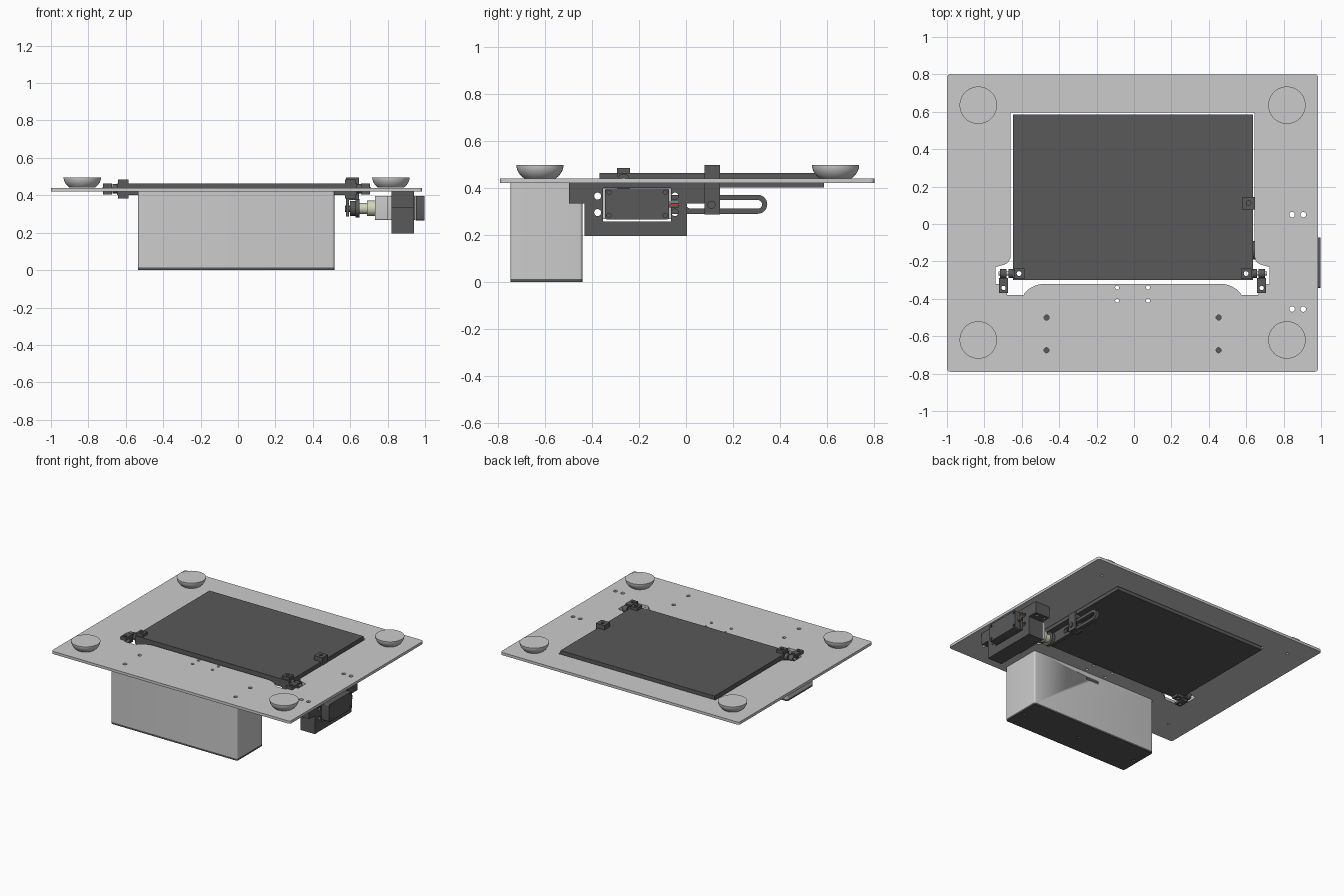
import bpy, bmesh, math
from mathutils import Matrix

if "Cube" in bpy.data.objects:
    bpy.data.objects.remove(bpy.data.objects["Cube"])

dark = bpy.data.materials.new("dark_grey")
dark.diffuse_color = (0.1, 0.1, 0.1, 1)
dark.use_nodes = True
dark.node_tree.nodes["Principled BSDF"].inputs["Base Color"].default_value = dark.diffuse_color
red = bpy.data.materials.new("wire_red")
red.diffuse_color = (0.5, 0.05, 0.03, 1)
red.use_nodes = True
red.node_tree.nodes["Principled BSDF"].inputs["Base Color"].default_value = red.diffuse_color
cream = bpy.data.materials.new("horn_cream")
cream.diffuse_color = (0.65, 0.68, 0.5, 1)
cream.use_nodes = True
cream.node_tree.nodes["Principled BSDF"].inputs["Base Color"].default_value = cream.diffuse_color

# local (u, v, w) -> world; w is the extrusion direction
FRAMES = {
    'Z': Matrix.Identity(4),
    'X': Matrix(((0, 0, 1, 0), (1, 0, 0, 0), (0, 1, 0, 0), (0, 0, 0, 1))),
}
CX = -0.0075  # mirror plane of the plate


def arc(cx, cy, r, a0, a1, n=8):
    return [(cx + r * math.cos(math.radians(a0 + (a1 - a0) * i / n)),
             cy + r * math.sin(math.radians(a0 + (a1 - a0) * i / n))) for i in range(n + 1)]


def circle(cx, cy, r, n=24):
    return arc(cx, cy, r, 0, 360, n)[:-1]


def rect(x0, x1, y0, y1, r=0.0, n=5):
    if r == 0:
        return [(x0, y0), (x1, y0), (x1, y1), (x0, y1)]
    return (arc(x1 - r, y1 - r, r, 0, 90, n) + arc(x0 + r, y1 - r, r, 90, 180, n)
            + arc(x0 + r, y0 + r, r, 180, 270, n) + arc(x1 - r, y0 + r, r, 270, 360, n))


def finish(name, mesh, mat):
    ob = bpy.data.objects.new(name, mesh)
    bpy.context.collection.objects.link(ob)
    if mat:
        mesh.materials.clear()
        mesh.materials.append(mat)
    return ob


def slab(name, outline, holes, lo, hi, axis='Z', mat=None):
    """Filled outline with holes, extruded from lo to hi along the axis."""
    cu = bpy.data.curves.new(name + "_profile", 'CURVE')
    cu.dimensions, cu.fill_mode = '2D', 'BOTH'
    cu.extrude = (hi - lo) / 2
    for loop in [outline] + holes:
        sp = cu.splines.new('POLY')
        sp.points.add(len(loop) - 1)
        for p, (u, v) in zip(sp.points, loop):
            p.co = (u, v, 0, 1)
        sp.use_cyclic_u = True
    tmp = bpy.data.objects.new(name + "_tmp", cu)
    bpy.context.collection.objects.link(tmp)
    dg = bpy.context.evaluated_depsgraph_get()
    me = bpy.data.meshes.new_from_object(tmp.evaluated_get(dg))
    bpy.data.objects.remove(tmp)
    me.transform(FRAMES[axis] @ Matrix.Translation((0, 0, (lo + hi) / 2)))
    bm = bmesh.new()
    bm.from_mesh(me)
    bmesh.ops.remove_doubles(bm, verts=bm.verts, dist=1e-5)
    bmesh.ops.recalc_face_normals(bm, faces=bm.faces)
    bm.to_mesh(me)
    bm.free()
    me.name = name
    return finish(name, me, mat)


def box(name, x0, x1, y0, y1, z0, z1, mat=None):
    return slab(name, rect(x0, x1, y0, y1), [], z0, z1, 'Z', mat)


def rod_x(name, y, z, r, x0, x1, mat=None):
    return slab(name, circle(y, z, r), [], x0, x1, 'X', mat)


# base plate with shaped window and screw holes
right = ([(0.652, 0.595), (0.652, -0.17)] + arc(0.702, -0.17, 0.05, 180, 260, 6)
         + [(0.732, -0.23), (0.732, -0.32), (0.672, -0.32), (0.672, -0.38), (0.582, -0.38)]
         + arc(0.47, -0.46, 0.14, 38, 90, 8))
window = [(CX + x, y) for x, y in right] + [(CX - x, y) for x, y in reversed(right)]
feet = [(CX + s * 0.825, y) for s in (-1, 1) for y in (-0.62, 0.635)]
holes = [window]
holes += [circle(x, y, 0.011, 12) for x in (-0.09, 0.075) for y in (-0.34, -0.41)]
holes += [circle(CX + s * 0.46, y, 0.014, 12) for s in (-1, 1) for y in (-0.5, -0.675)]
holes += [circle(x, y, 0.015, 12) for x in (0.845, 0.905) for y in (0.05, -0.455)]
holes += [circle(x, y, 0.01, 12) for x, y in feet]
holes += [circle(CX + s * 0.69, -0.342, 0.012, 12) for s in (-1, 1)]
slab("base_plate", rect(-1, 0.985, -0.79, 0.8, 0.018), holes, 0.42, 0.44)

# four bowl-shaped feet, flat on the wide end
for fx, fy in feet:
    bm = bmesh.new()
    rings = []
    for i in range(9):
        t = math.asin(0.74) * i / 8
        rings.append([bm.verts.new((x, y, 0.496 - 0.075 * math.sin(t)))
                      for x, y in circle(fx, fy, 0.1 * math.cos(t), 40)])
    for a, b in zip(rings, rings[1:]):
        for j in range(40):
            k = (j + 1) % 40
            bm.faces.new((a[j], b[j], b[k], a[k]))
    bm.faces.new(rings[0])
    bm.faces.new(rings[-1])
    bmesh.ops.recalc_face_normals(bm, faces=bm.faces)
    me = bpy.data.meshes.new("rubber_foot")
    bm.to_mesh(me)
    bm.free()
    finish("rubber_foot", me, None)

# tilting panel
slab("tilt_panel", rect(-0.647, 0.635, -0.3, 0.585),
     [circle(CX + s * 0.607, -0.265, 0.013, 16) for s in (-1, 1)], 0.402, 0.462, 'Z', dark)

# hollow electronics box with cable slot, and its lid
case = slab("electronics_box", rect(-0.535, 0.515, -0.745, -0.44, 0.012),
            [rect(-0.515, 0.495, -0.725, -0.46)], 0.014, 0.42)
cutter = box("slot_cutter", -0.055, 0.055, -0.5, -0.4, 0.365, 0.385)
cutter.hide_render = True
cutter.hide_viewport = True
cut = case.modifiers.new("cable_slot", 'BOOLEAN')
cut.operation, cut.solver, cut.object = 'DIFFERENCE', 'EXACT', cutter
slab("box_lid", rect(-0.535, 0.515, -0.745, -0.44, 0.012),
     [circle(x, -0.6, 0.012, 12) for x in (-0.5, -0.01, 0.48)], 0, 0.014, 'Z', dark)

# two hinges, mirrored
for s in (-1, 1):
    def span(a, b):
        return sorted((CX + s * a, CX + s * b))
    bx, ox = span(0.579, 0.635), span(0.666, 0.714)
    for z0, z1 in ((0.462, 0.484), (0.384, 0.402)):
        slab("hinge_panel_clamp", rect(*bx, -0.293, -0.237),
             [circle(CX + s * 0.607, -0.265, 0.013, 16)], z0, z1, 'Z', dark)
    for z0, z1 in ((0.44, 0.462), (0.404, 0.42)):
        slab("hinge_plate_clamp", rect(*ox, -0.368, -0.29),
             [circle(CX + s * 0.69, -0.342, 0.012, 16)], z0, z1, 'Z', dark)
    box("hinge_clamp_web", *ox, -0.312, -0.288, 0.404, 0.462, dark)
    rod_x("hinge_outer_knuckle", -0.265, 0.435, 0.025, *span(0.673, 0.709), dark)
    rod_x("hinge_inner_knuckle", -0.265, 0.435, 0.025, *span(0.635, 0.664), dark)
    rod_x("hinge_pin", -0.265, 0.435, 0.01, *span(0.63, 0.718))

# lift fork gripping the panel edge
slab("fork_cap", rect(0.578, 0.648, 0.078, 0.145), [circle(0.613, 0.112, 0.012, 16)], 0.462, 0.496, 'Z', dark)
box("fork_edge", 0.635, 0.648, 0.078, 0.145, 0.38, 0.462, dark)
box("fork_bridge", 0.578, 0.648, 0.078, 0.145, 0.375, 0.402, dark)
for x in (0.578, 0.632):
    box("fork_cheek", x, x + 0.016, 0.078, 0.145, 0.287, 0.376, dark)
rod_x("fork_pin", 0.108, 0.328, 0.017, 0.572, 0.655, dark)

# slotted swing arm on the motor shaft
SY, SZ = -0.14, 0.33
slab("swing_arm", arc(0.305, SZ, 0.04, -90, 90, 12) + arc(SY, SZ, 0.04, 90, 270, 12),
     [arc(0.305, SZ, 0.018, -90, 90, 10) + arc(0.02, SZ, 0.018, 90, 270, 10)], 0.6, 0.627, 'X', dark)
rod_x("horn_disc", SY, SZ, 0.05, 0.627, 0.65, dark)
rod_x("horn_hub", SY, SZ, 0.03, 0.65, 0.69, cream)
rod_x("motor_collar", SY, SZ, 0.042, 0.69, 0.735, cream)

# servo motor: gear case, ears, body and end cap with corner screws
slab("motor_gear_case", rect(-0.343, -0.072, 0.267, 0.397, 0.008), [], 0.733, 0.797, 'X')
ear_holes = [circle(y, z, 0.015, 16) for y in (-0.375, -0.047) for z in (0.295, 0.365)]
slab("motor_ears", rect(-0.4, -0.02, 0.267, 0.397, 0.006), ear_holes, 0.797, 0.82, 'X')
slab("motor_body", rect(-0.343, -0.072, 0.267, 0.397, 0.008), [], 0.82, 0.95, 'X', dark)
slab("motor_end_cap", rect(-0.343, -0.072, 0.265, 0.397, 0.012),
     [circle(y, z, 0.009, 12) for y in (-0.327, -0.088) for z in (0.283, 0.381)], 0.953, 0.998, 'X', dark)
for i, z in enumerate((0.32, 0.33, 0.34)):
    slab("motor_wire", rect(-0.073, -0.03, z - 0.004, z + 0.004), [], 0.965, 0.973, 'X', (dark, red, None)[i])

# motor bracket: block with motor opening, plus drilled flanges under the plate
slab("motor_bracket", rect(-0.43, 0.005, 0.195, 0.4),
     [rect(-0.352, -0.063, 0.258, 0.3985)] + ear_holes, 0.82, 0.94, 'X', dark)
for y0, y1, hy in ((-0.497, -0.43, -0.455), (0.005, 0.078, 0.05)):
    slab("bracket_flange", rect(0.82, 0.94, y0, y1),
         [circle(x, hy, 0.015, 12) for x in (0.845, 0.905)], 0.333, 0.42, 'Z', dark)
box("bracket_top", 0.82, 0.94, -0.43, 0.005, 0.4, 0.42, dark)

# smooth round sides, keep edges sharp
for ob in bpy.context.collection.objects:
    ob.select_set(not ob.hide_render)
bpy.context.view_layer.objects.active = case
bpy.ops.object.shade_smooth_by_angle(angle=math.radians(30))
